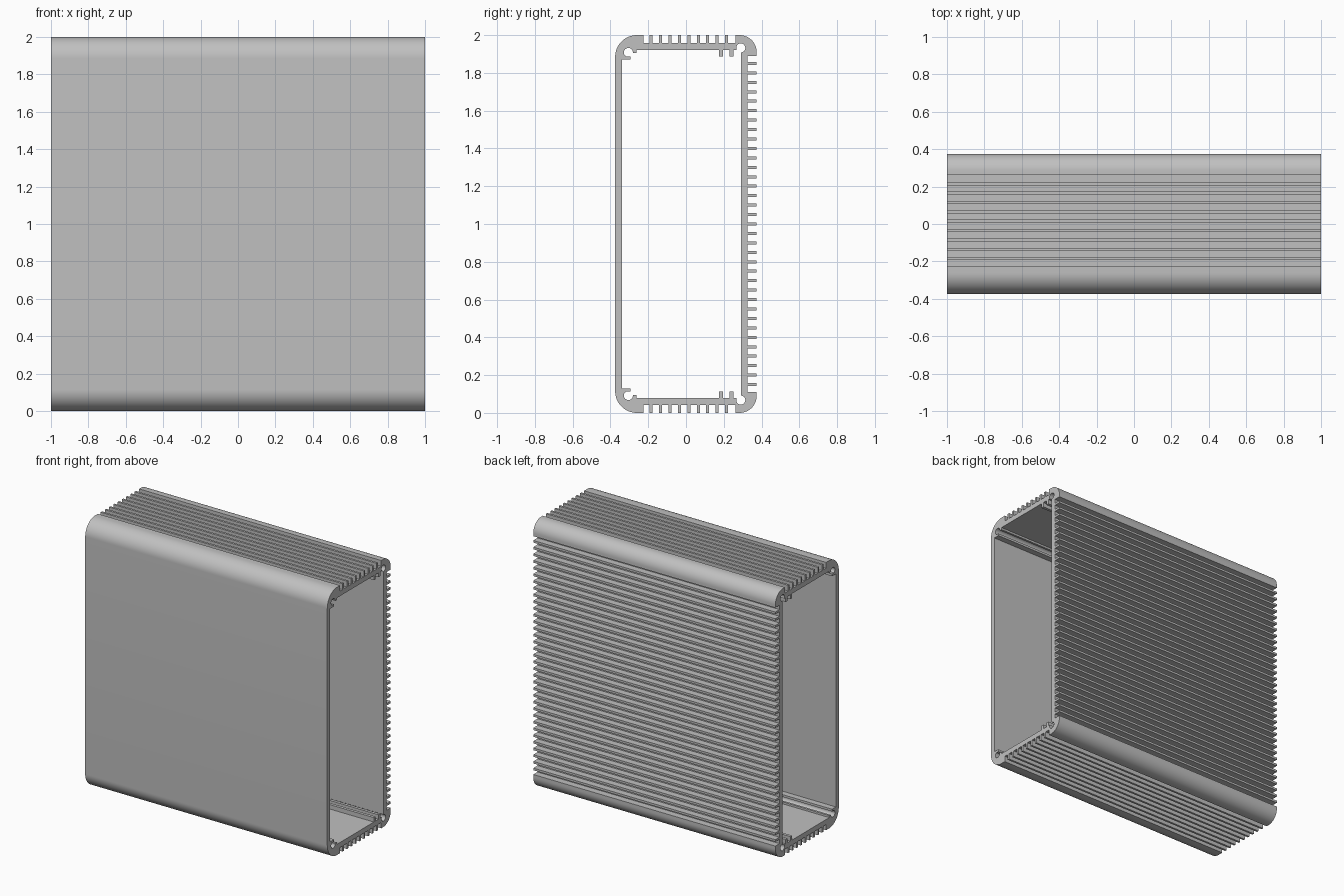
import bpy, bmesh
from math import cos, sin, radians

cube = bpy.data.objects.get("Cube")
if cube:
    bpy.data.objects.remove(cube, do_unlink=True)

# Section sizes: y is depth, z is height, MID is the mirror height
MID, TOP = 1.0, 2.0
FRONT, BACK = -0.375, 0.374
FRONT_IN, BACK_IN, CEILING = -0.34, 0.29, 1.92
PITCH, FIN = 0.05, 0.008          # fin spacing and half thickness
HOLE = 0.024                      # screw channel radius


def arc(cy, cz, r, start, end, steps=16):
    angles = [radians(start + (end - start) * i / steps) for i in range(steps + 1)]
    return [(cy + r * cos(a), cz + r * sin(a)) for a in angles]


def fin_edges(first, count, step):
    """Both sides of every fin, in walking order."""
    side = FIN if step > 0 else -FIN
    return [first + step * i + s for i in range(count) for s in (-side, side)]


# Upper half of the section: outside, walking front to back
top_edges = [-0.225] + fin_edges(-0.185, 9, PITCH) + [0.262]
back_edges = [1.89] + fin_edges(1.85, 17, -PITCH) + [MID + FIN]

section = [(FRONT, MID)] + arc(FRONT + 0.115, TOP - 0.115, 0.115, 180, 90)
for a, b in zip(top_edges[::2], top_edges[1::2]):
    section += [(a, TOP), (a, 1.957), (b, 1.957), (b, TOP)]
section += arc(BACK - 0.09, TOP - 0.09, 0.09, 90, 0)
for a, b in zip(back_edges[::2], back_edges[1::2]):
    section += [(BACK, a), (0.325, a), (0.325, b), (BACK, b)]
section.append((BACK, MID))

# Inside, walking back to front: rear screw channel, guide ribs, front channel
section.append((BACK_IN, MID))
section += arc(BACK_IN, 1.932, HOLE, -90, 210, 24)
for right, left in ((0.252, 0.23), (0.197, 0.175)):
    section += [(right, CEILING), (right, 1.887), (left, 1.887), (left, CEILING)]
section += [(-0.262, CEILING), (-0.262, 1.905), (-0.278, 1.905)]
section += arc(-0.305, 1.908, HOLE, 0, 241, 20)
section += [(-0.295, 1.887), (-0.295, 1.87), (FRONT_IN, 1.87), (FRONT_IN, MID)]

# Mirror the half section, join it and extrude along the length
bm = bmesh.new()
bm.faces.new([bm.verts.new((-1, y, z)) for y, z in section])
bm.faces.new([bm.verts.new((-1, y, 2 * MID - z)) for y, z in reversed(section)])
bmesh.ops.remove_doubles(bm, verts=bm.verts[:], dist=0.0001)
result = bmesh.ops.extrude_face_region(bm, geom=bm.faces[:])
moved = [g for g in result["geom"] if isinstance(g, bmesh.types.BMVert)]
bmesh.ops.translate(bm, verts=moved, vec=(2, 0, 0))
bmesh.ops.recalc_face_normals(bm, faces=bm.faces[:])

mesh = bpy.data.meshes.new("finned_enclosure")
bm.to_mesh(mesh)
bm.free()
enclosure = bpy.data.objects.new("finned_enclosure", mesh)
bpy.context.collection.objects.link(enclosure)

# Plain grey metal
grey = bpy.data.materials.new("grey_aluminium")
grey.use_nodes = True
colour = (0.53, 0.53, 0.53, 1)
grey.diffuse_color = colour
grey.node_tree.nodes["Principled BSDF"].inputs["Base Color"].default_value = colour
mesh.materials.append(grey)

# Smooth rounded corners, crisp fins
bpy.ops.object.select_all(action="DESELECT")
enclosure.select_set(True)
bpy.context.view_layer.objects.active = enclosure
bpy.ops.object.shade_smooth_by_angle(angle=radians(30))
